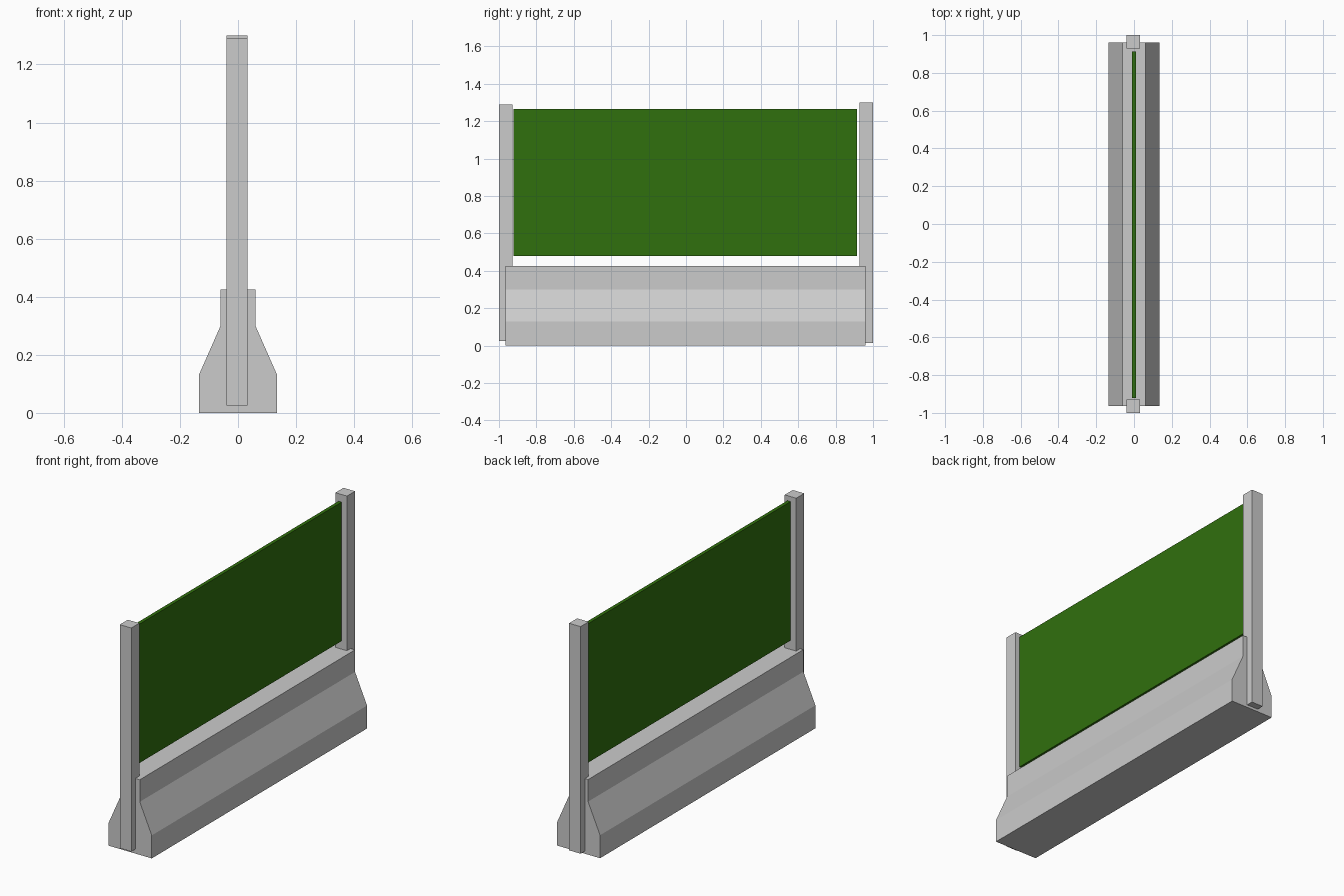
import bpy, bmesh

if "Cube" in bpy.data.objects:
    bpy.data.objects.remove(bpy.data.objects["Cube"])


def extrude_profile(name, profile, y0, y1):
    """Extrude an x-z outline along y into a closed solid."""
    bm = bmesh.new()
    face = bm.faces.new([bm.verts.new((x, y0, z)) for x, z in profile])
    ext = bmesh.ops.extrude_face_region(bm, geom=[face])
    moved = [g for g in ext["geom"] if isinstance(g, bmesh.types.BMVert)]
    bmesh.ops.translate(bm, verts=moved, vec=(0, y1 - y0, 0))
    bmesh.ops.recalc_face_normals(bm, faces=bm.faces)
    mesh = bpy.data.meshes.new(name)
    bm.to_mesh(mesh)
    bm.free()
    obj = bpy.data.objects.new(name, mesh)
    bpy.context.collection.objects.link(obj)
    return obj


def box(name, x0, x1, y0, y1, z0, z1):
    return extrude_profile(name, [(x0, z0), (x1, z0), (x1, z1), (x0, z1)], y0, y1)


def paint(obj, name, color):
    mat = bpy.data.materials.new(name)
    mat.diffuse_color = color
    mat.use_nodes = True
    mat.node_tree.nodes["Principled BSDF"].inputs["Base Color"].default_value = mat.diffuse_color
    obj.data.materials.append(mat)


# Concrete barrier: half outline mirrored across x
half = [(0.135, 0.0), (0.135, 0.13), (0.06, 0.30), (0.06, 0.425)]
outline = half + [(-x, z) for x, z in reversed(half)]
extrude_profile("concrete_barrier", outline, -0.964, 0.961)

# End posts, set slightly unevenly
box("front_post", -0.04, 0.032, -1.0, -0.928, 0.025, 1.29)
box("back_post", -0.04, 0.032, 0.928, 1.0, 0.015, 1.30)

# Green screen panel between the posts
panel = box("screen_panel", -0.01, 0.01, -0.921, 0.913, 0.48, 1.266)
paint(panel, "green", (0.03, 0.16, 0.004, 1))
